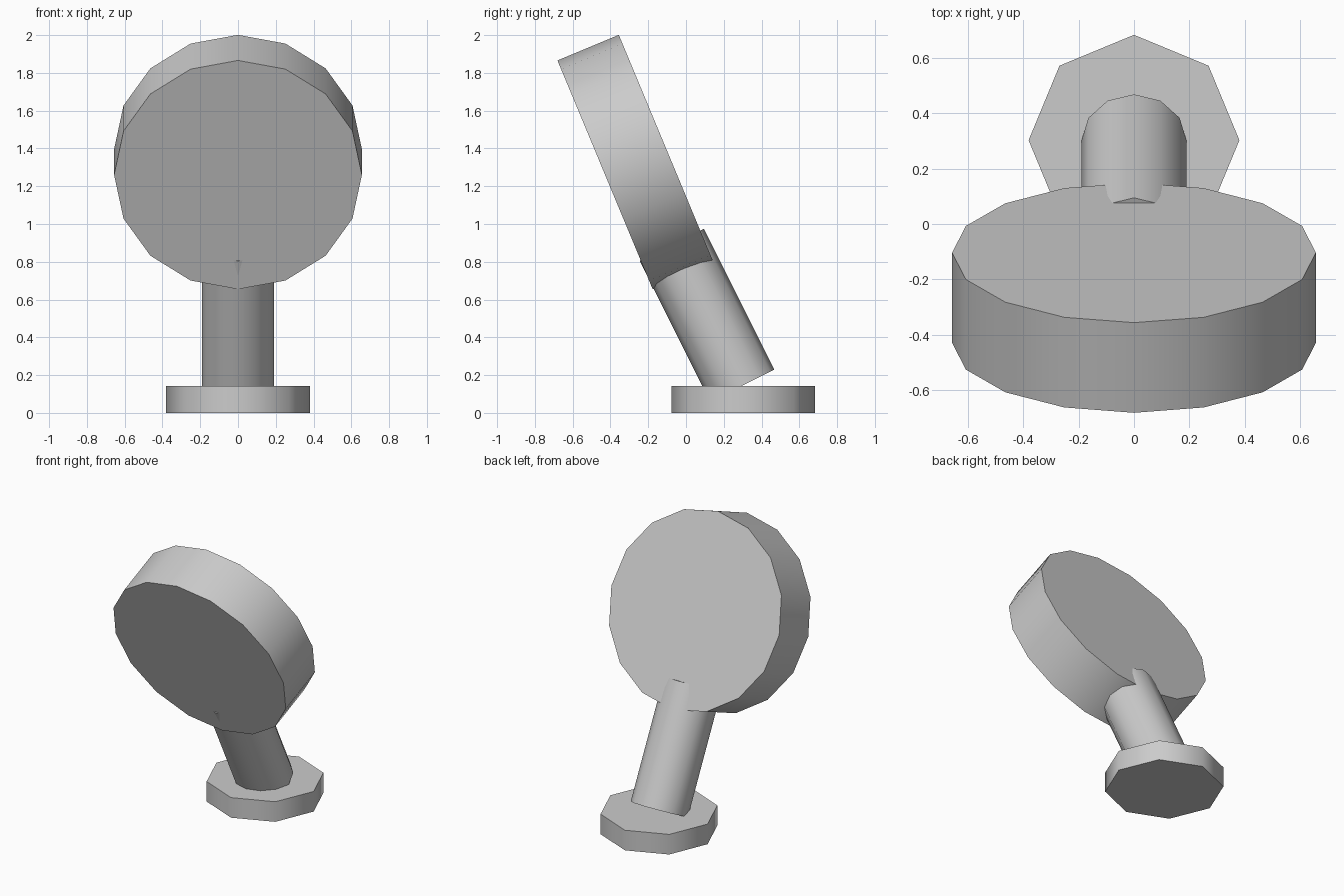
import bpy
import math

cube = bpy.data.objects.get("Cube")
if cube:
    bpy.data.objects.remove(cube, do_unlink=True)

# Single plain grey for the whole model
grey = bpy.data.materials.new("light_grey")
grey.use_nodes = True
colour = (0.6, 0.6, 0.6, 1)
grey.diffuse_color = colour
grey.node_tree.nodes["Principled BSDF"].inputs["Base Color"].default_value = colour


def cylinder(name, sides, radius, length, y, z, tilt=0):
    """Capped prism centred at (0, y, z), tipped about x, with smooth sides and flat caps."""
    bpy.ops.mesh.primitive_cylinder_add(
        vertices=sides, radius=radius, depth=length,
        location=(0, y, z), rotation=(math.radians(tilt), 0, 0))
    part = bpy.context.object
    part.name = name
    part.data.materials.append(grey)
    bpy.ops.object.shade_smooth_by_angle(angle=math.radians(50))
    return part


# Octagonal foot
cylinder("base", 8, 0.38, 0.142, 0.302, 0.071)
# Leaning stem, sunk into the foot and poking through the disc
cylinder("stem", 12, 0.19, 0.833, 0.111, 0.517, 26.6)
# Thick tilted disc
cylinder("disc", 16, 0.656, 0.352, -0.266, 1.328, -67.4)
